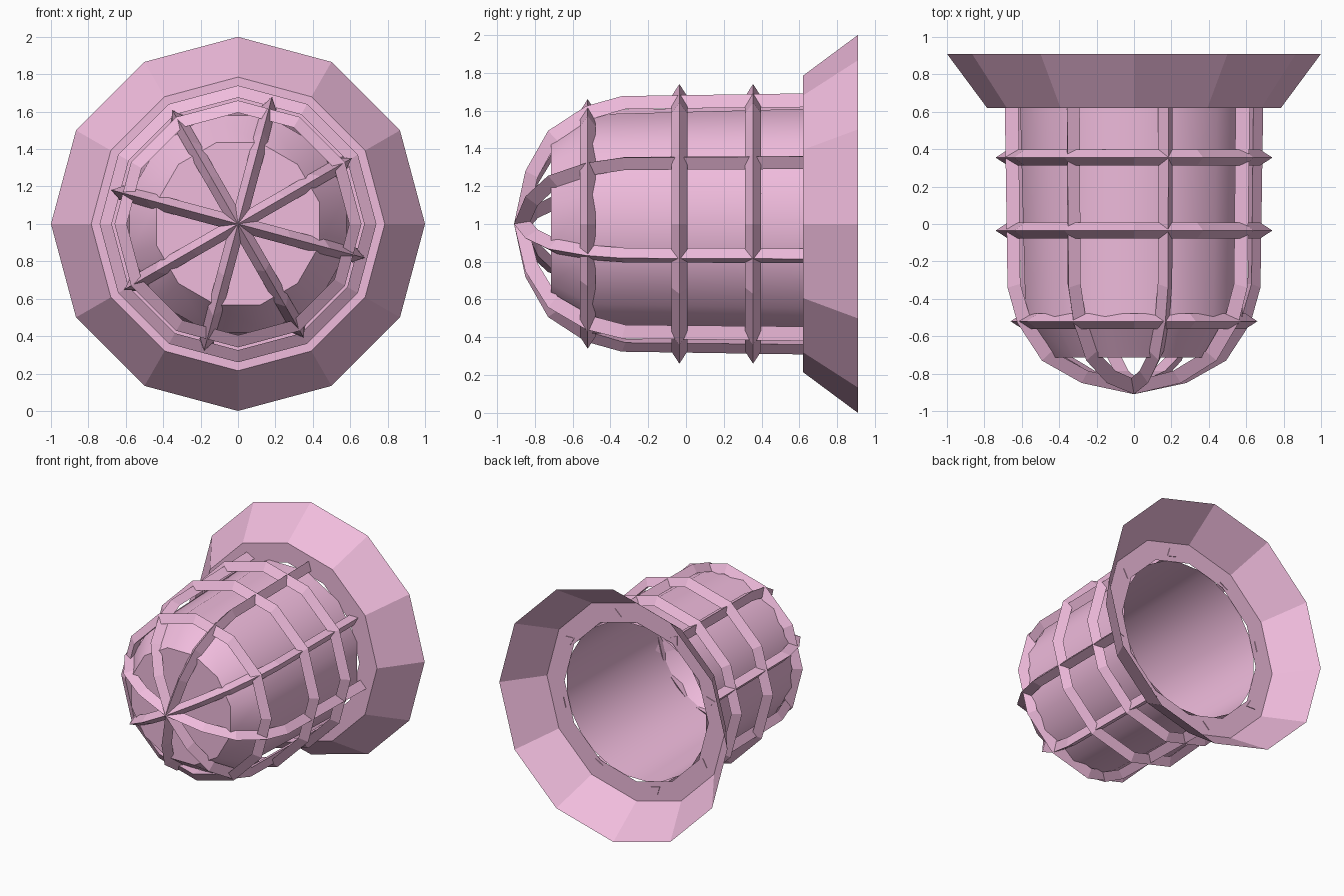
import bpy, bmesh
from math import sin, cos, radians, tau

if "Cube" in bpy.data.objects:
    bpy.data.objects.remove(bpy.data.objects["Cube"])

pink = bpy.data.materials.new("pink")
pink.diffuse_color = (0.87, 0.5, 0.72, 1)
pink.use_nodes = True
pink.node_tree.nodes["Principled BSDF"].inputs["Base Color"].default_value = pink.diffuse_color


def polar(r, y, a):
    return (r * cos(a), y, 1 + r * sin(a))


def finish(name, bm):
    bmesh.ops.recalc_face_normals(bm, faces=bm.faces)
    mesh = bpy.data.meshes.new(name)
    bm.to_mesh(mesh)
    bm.free()
    mesh.materials.append(pink)
    ob = bpy.data.objects.new(name, mesh)
    bpy.context.collection.objects.link(ob)
    return ob


def lathe(name, profile, turn=0, closed=False, cap=False, sides=12):
    """Revolve (radius, y) points about the lamp's long axis."""
    bm = bmesh.new()
    loops = [[bm.verts.new(polar(r, y, radians(turn) + tau * i / sides))
              for i in range(sides)] for r, y in profile]
    pairs = list(zip(loops, loops[1:]))
    if closed:
        pairs.append((loops[-1], loops[0]))
    for a, b in pairs:
        for i in range(sides):
            j = (i + 1) % sides
            bm.faces.new((a[i], a[j], b[j], b[i]))
    if cap:
        bm.faces.new(loops[0])
    return finish(name, bm)


def rib(name, angle):
    """Triangular bar, ridge outward, following the cage profile to the tip."""
    outer = [(.715, .625), (.70, -.34), (.645, -.53), (.51, -.73), (.29, -.85), (0, -.91)]
    inner = [(.65, .625), (.64, -.32), (.585, -.50), (.465, -.68), (.265, -.785), (0, -.845)]
    side = (-.04 * sin(angle), .04 * cos(angle))
    bm = bmesh.new()
    rows = []
    for (ro, yo), (ri, yi) in zip(outer, inner):
        x, y, z = polar(ri, yi, angle)
        rows.append([bm.verts.new(p) for p in (
            polar(ro, yo, angle),
            (x + side[0], y, z + side[1]),
            (x - side[0], y, z - side[1]))])
    for a, b in zip(rows, rows[1:]):
        for i in range(3):
            j = (i + 1) % 3
            bm.faces.new((a[i], a[j], b[j], b[i]))
    bm.faces.new(rows[0])
    return finish(name, bm)


# Flared mount with its flat inner plate
lathe("flared_mount", [(1.0, .91), (.785, .62), (.63, .62)])

# Lamp cover with a bevelled flat end, open at the back
cover = lathe("lamp_cover", [(.45, -.715), (.60, -.50), (.63, .62)], turn=15, cap=True)
for p in cover.data.polygons:
    p.use_smooth = abs(p.normal.y) < .3
bpy.context.view_layer.objects.active = cover
cover.select_set(True)
bpy.ops.object.shade_smooth_by_angle(angle=radians(32))

# Cage hoops
for i, (y, r) in enumerate([(.355, .74), (-.035, .74), (-.52, .66)]):
    lathe(f"cage_hoop_{i + 1}", [(r, y), (r - .065, y + .042), (r - .065, y - .042)], closed=True)

# Cage ribs
for i in range(8):
    rib(f"cage_rib_{i + 1}", radians(30 + 45 * i))
